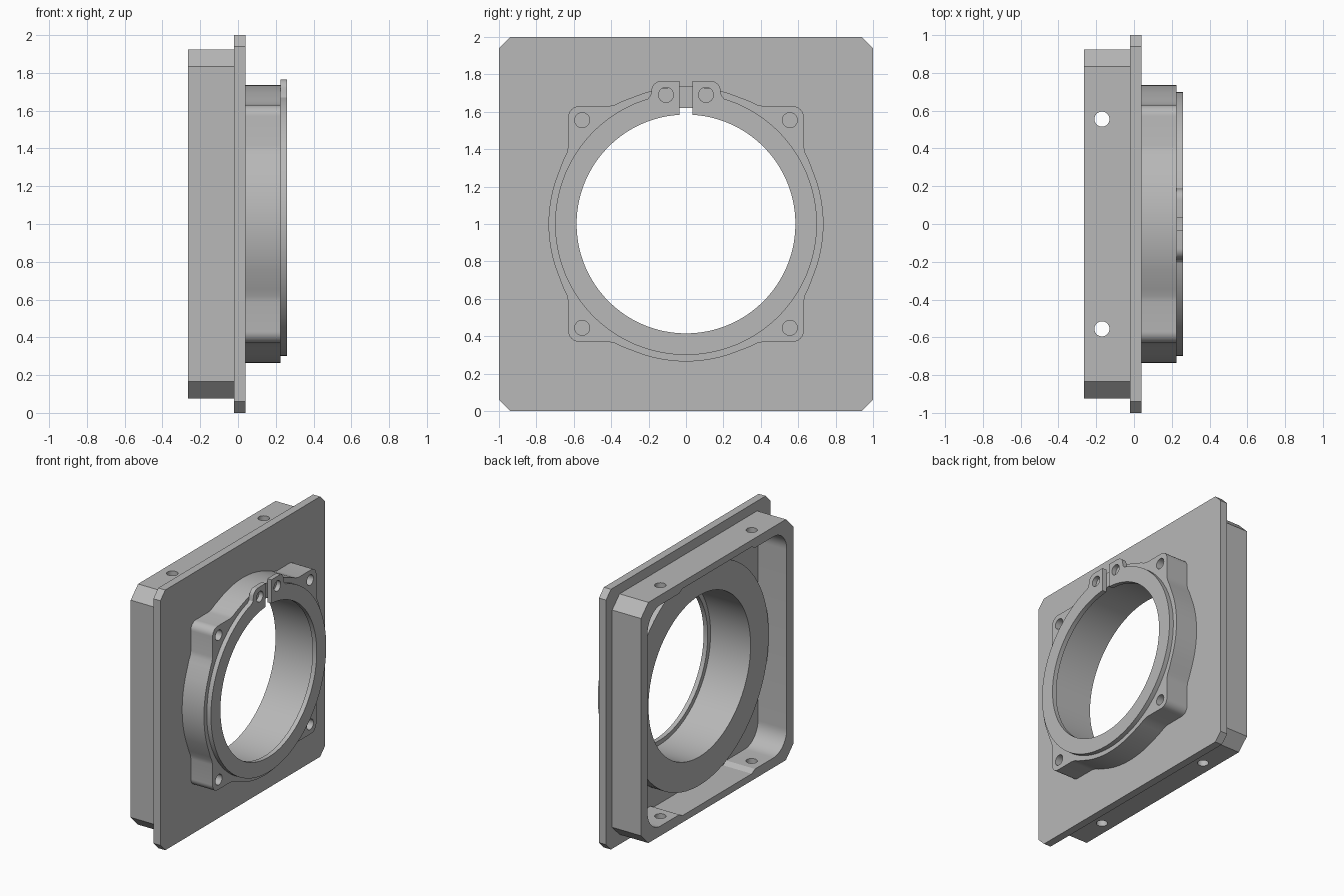
import bpy, bmesh
from math import sin, cos, radians

old = bpy.data.objects.get("Cube")
if old:
    bpy.data.objects.remove(old, do_unlink=True)

grey = bpy.data.materials.new("machined grey")
grey.use_nodes = True
grey.diffuse_color = (0.48, 0.48, 0.48, 1)
grey.node_tree.nodes["Principled BSDF"].inputs["Base Color"].default_value = (0.48, 0.48, 0.48, 1)


def arc(cy, cz, r, a0, a1, n):
    """Points on an arc in the y-z plane, angles from +y."""
    angles = [radians(a0 + (a1 - a0) * i / n) for i in range(n + 1)]
    return [(cy + r * cos(a), cz + r * sin(a)) for a in angles]


def mirrored(quadrant):
    """Close an outline from its first quadrant."""
    half = quadrant + [(-y, z) for y, z in reversed(quadrant)]
    pts = half + [(y, -z) for y, z in reversed(half)]
    clean = []
    for p in pts:
        if not clean or abs(p[0] - clean[-1][0]) + abs(p[1] - clean[-1][1]) > 1e-5:
            clean.append(p)
    a, b = clean[0], clean[-1]
    return clean[:-1] if abs(a[0] - b[0]) + abs(a[1] - b[1]) < 1e-5 else clean


def prism(name, outline, x0, x1):
    """Extrude a y-z outline, centred on height 1, along x."""
    bm = bmesh.new()
    face = bm.faces.new([bm.verts.new((x0, y, z + 1)) for y, z in outline])
    side = bmesh.ops.extrude_face_region(bm, geom=[face])
    moved = [v for v in side["geom"] if isinstance(v, bmesh.types.BMVert)]
    bmesh.ops.translate(bm, verts=moved, vec=(x1 - x0, 0, 0))
    bmesh.ops.recalc_face_normals(bm, faces=bm.faces)
    mesh = bpy.data.meshes.new(name)
    bm.to_mesh(mesh)
    bm.free()
    mesh.materials.append(grey)
    ob = bpy.data.objects.new(name, mesh)
    bpy.context.collection.objects.link(ob)
    return ob


def disc(name, r, x0, x1, y=0, z=0, n=96):
    return prism(name, arc(y, z, r, 0, 360, n)[:-1], x0, x1)


def activate(ob):
    bpy.ops.object.select_all(action="DESELECT")
    ob.select_set(True)
    bpy.context.view_layer.objects.active = ob


def cut(ob, cutter):
    cutter.hide_render = True
    mod = ob.modifiers.new("cut", "BOOLEAN")
    mod.operation, mod.solver, mod.object = "DIFFERENCE", "EXACT", cutter
    activate(ob)
    bpy.ops.object.modifier_apply(modifier=mod.name)
    bpy.data.objects.remove(cutter, do_unlink=True)


def chamfered(half, c):
    return mirrored([(half, half - c), (half - c, half)])


BORE = 0.62

# Mounting plate
plate = prism("mounting_plate", chamfered(1.0, 0.06), -0.02, 0.04)
cut(plate, disc("bore_cutter", BORE, -0.5, 0.5))

# Rear frame with rounded cavity and thicker pads at the screw holes
frame = prism("rear_frame", chamfered(0.925, 0.09), -0.265, -0.02)
cavity = mirrored(arc(0.685, 0.69, 0.16, 0, 90, 12) + [(0.46, 0.85), (0.42, 0.872)])
cut(frame, prism("cavity_cutter", cavity, -0.5, 0.5))
for y in (-0.555, 0.555):
    bpy.ops.mesh.primitive_cylinder_add(vertices=32, radius=0.04, depth=3, location=(-0.17, y, 1))
    cut(frame, bpy.context.object)

# Raised ring on the floor of the cavity
rear_ring = disc("rear_ring", 0.84, -0.115, -0.02)
cut(rear_ring, disc("bore_cutter", BORE, -0.5, 0.5))

# Front boss: round body with four rounded corner lobes
octant = arc(0, 0, 0.735, 0, 19, 8) + [(0.655, 0.345), (0.637, 0.382), (0.63, 0.415)]
corner = arc(0.57, 0.57, 0.06, 0, 90, 8)
boss = prism("front_boss", mirrored(octant + corner + [(z, y) for y, z in reversed(octant)]), 0.04, 0.225)
cut(boss, disc("bore_cutter", BORE, -0.5, 0.5))
for y in (-0.555, 0.555):
    for z in (-0.555, 0.555):
        cut(boss, disc("screw_cutter", 0.04, 0.08, 0.4, y, z, 32))

# Retaining clip: open ring with two drilled ears
ear = [(0.034, 0.584), (0.034, 0.765)] + arc(0.13, 0.71, 0.055, 90, 0, 8)
ear += [(0.19, 0.685), (0.205, 0.669)]
outer = arc(0, 0, 0.70, 70, -250, 96)
inner = arc(0, 0, 0.585, -266.6, 86.6, 96)
clip = prism("retaining_clip", ear + outer + [(-y, z) for y, z in reversed(ear[1:])] + inner[:-1], 0.225, 0.26)
for y in (-0.107, 0.107):
    cut(clip, disc("ear_cutter", 0.04, 0.1, 0.4, y, 0.69, 32))

# Smooth round walls, keep edges crisp
for ob in (plate, frame, rear_ring, boss, clip):
    activate(ob)
    bpy.ops.object.shade_smooth_by_angle(angle=radians(25))
